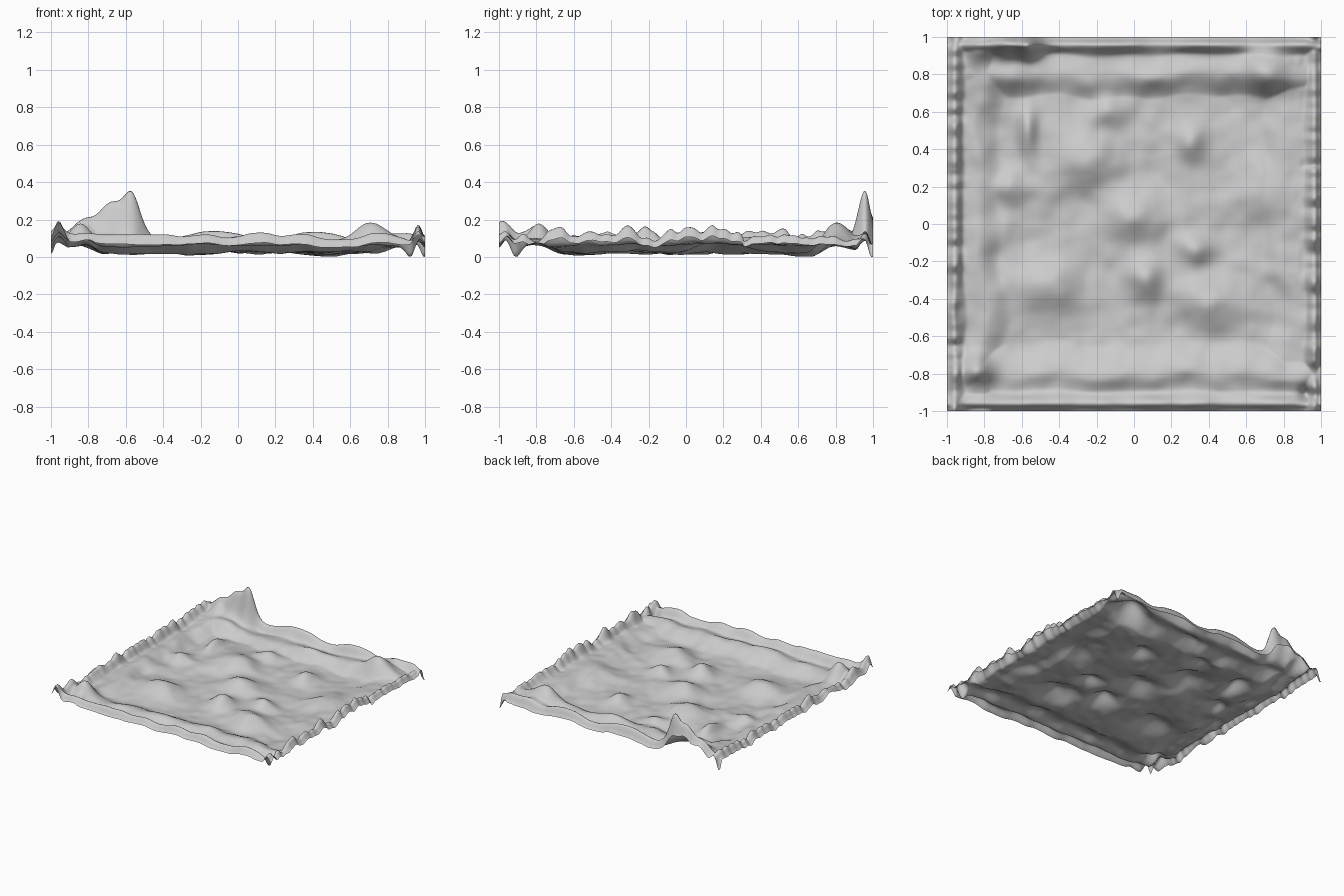
import bpy, bmesh, math
from mathutils import noise, Vector

if "Cube" in bpy.data.objects:
    bpy.data.objects.remove(bpy.data.objects["Cube"])

N = 200  # grid cells per side


def lerp_curve(pts, t):
    """Smoothly interpolated profile through (position, height) points."""
    if t <= pts[0][0]:
        return pts[0][1]
    for (a, u), (b, v) in zip(pts, pts[1:]):
        if t <= b:
            k = (t - a) / (b - a)
            k = k * k * (3 - 2 * k)
            return u + (v - u) * k
    return pts[-1][1]


def n1(t, seed):
    return noise.noise(Vector((t, seed, seed * 0.37)))


# Border cross-sections: distance from edge -> height above the floor
FRONT = [(0, .05), (.04, .10), (.11, .045), (.20, .07), (.38, .005)]
BACK = [(0, .03), (.04, .09), (.10, .035), (.20, .055), (.34, 0)]
LEFT = [(0, .06), (.04, .11), (.10, .05), (.18, .06), (.32, .005)]
RIGHT = [(0, .06), (.035, .105), (.09, .045), (.16, .04), (.32, 0)]

# Rounded hills: x, y, height, radius x, radius y
HILLS = [
    (0, .05, .085, .15, .13), (-.25, .33, .08, .17, .14), (-.15, .60, .055, .10, .08),
    (.30, .44, .06, .07, .09), (-.57, .50, .06, .05, .12), (-.67, .20, .055, .08, .08),
    (.33, -.13, .07, .09, .08), (.06, -.29, .09, .09, .10), (.38, -.42, .075, .16, .12),
    (-.45, -.33, .065, .16, .14), (.66, .17, .06, .13, .17), (.72, .82, .12, .12, .11),
    (-.65, .80, .04, .14, .08), (.10, .79, .035, .13, .07), (-.84, -.78, .11, .08, .08),
    (-.75, -.05, .03, .12, .10),
    # back left summit and shoulders
    (-.565, .95, .19, .06, .06), (-.68, .97, .17, .09, .08), (-.82, .96, .08, .07, .08),
    # raised and sunken corners
    (-.96, -.98, .07, .04, .04), (-1, 1, -.06, .04, .04), (1, 1, -.09, .05, .05),
    (.93, -.91, -.07, .04, .04), (-1, -.45, .04, .05, .08),
]


def height(x, y):
    z = .018
    # bordering ridges; left and right rims are notched irregularly
    lnotch = 1 + .30 * n1(y * 7, 2.3) + .40 * n1(y * 17, 3.3)
    rnotch = (1.1 if y < .3 else .8) * (1 + .30 * n1(y * 8, 5.1) + .40 * n1(y * 18, 6.3))
    # the ridges wander along their length
    wx, wy = .05 * n1(y * 4, 1.2), .05 * n1(x * 4, 8.4)
    vals = []
    for d, prof, k, w in (
        (y + 1, FRONT, 1 + .3 * n1(x * 5, 7.7), wy),
        (1 - y, BACK, 1 + .4 * n1(x * 5, 9.2), -wy),
        (x + 1, LEFT, lnotch, wx),
        (1 - x, RIGHT, rnotch, -wx),
    ):
        near = max(0, min(1, 2 - 2 * d / .12))
        fade = max(0, min(1, (d - .06) / .1))
        wave = 1 + .35 * fade * n1((x + y) * 3, w * 9 + 2)
        vals.append(lerp_curve(prof, d + w * fade) * (1 + (k - 1) * near) * wave)
    z += max(vals)
    for hx, hy, h, rx, ry in HILLS:
        q = ((x - hx) / rx) ** 2 + ((y - hy) / ry) ** 2
        if q < 9:
            z += h * math.exp(-q)
    # rolling unevenness and fine grain
    z += .022 * noise.noise(Vector((x * 4, y * 4, 1.5)))
    z += .008 * noise.noise(Vector((x * 11, y * 11, 4.5)))
    return max(z, .003 + .25 * min(0, z))


# Single open sheet of terrain
bm = bmesh.new()
bmesh.ops.create_grid(bm, x_segments=N, y_segments=N, size=1)
for v in bm.verts:
    v.co.z = height(v.co.x, v.co.y)
low = min(v.co.z for v in bm.verts)
for v in bm.verts:
    v.co.z -= low
for f in bm.faces:
    f.smooth = True
mesh = bpy.data.meshes.new("terrain")
bm.to_mesh(mesh)
bm.free()
bpy.context.collection.objects.link(bpy.data.objects.new("terrain", mesh))
